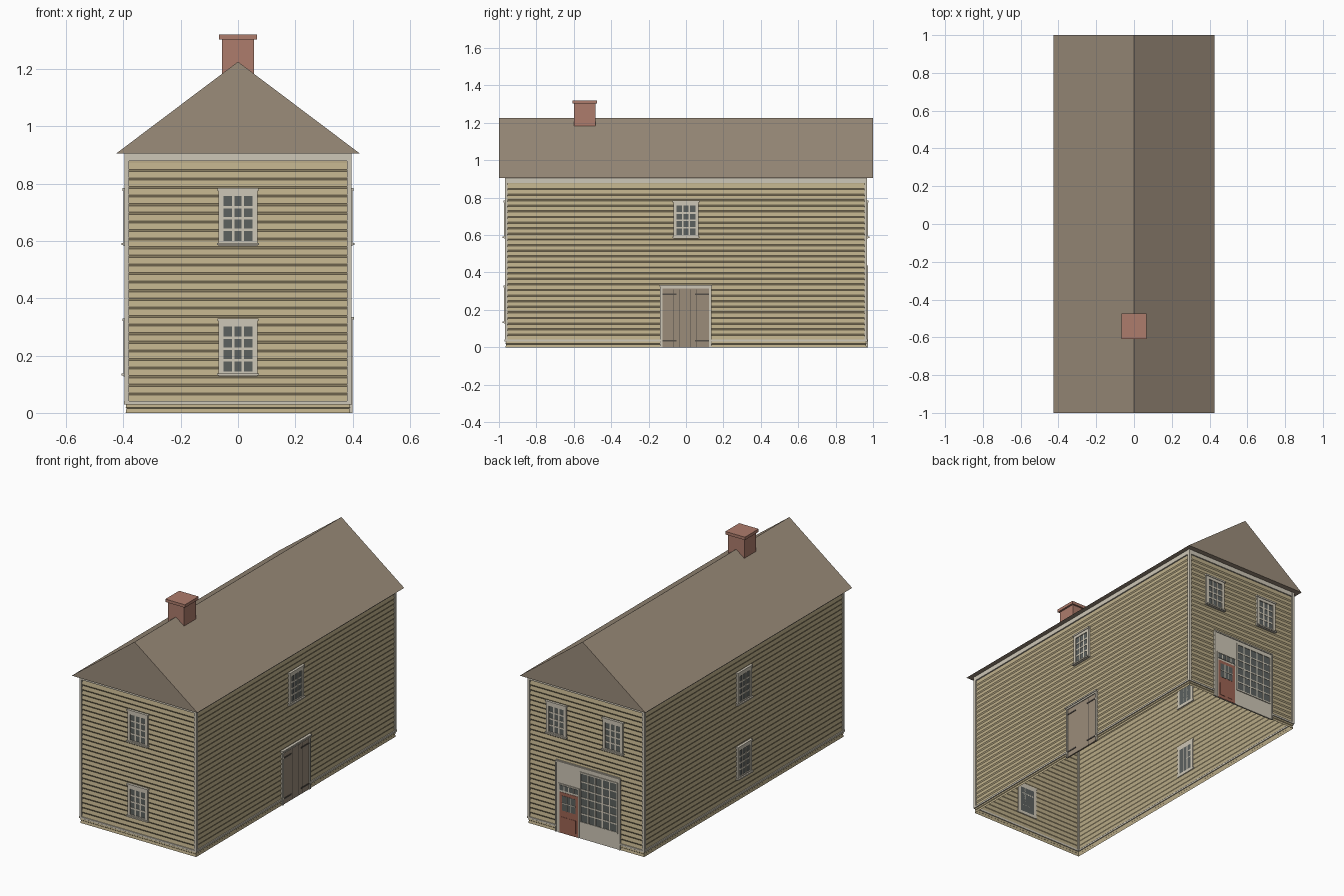
import bpy
import bmesh
from math import radians
from mathutils import Matrix, Vector

cube = bpy.data.objects.get("Cube")
if cube:
    bpy.data.objects.remove(cube, do_unlink=True)


def material(name, rgb):
    lin = [((c / 255 + 0.055) / 1.055) ** 2.4 for c in rgb] + [1]
    m = bpy.data.materials.new(name)
    m.diffuse_color = lin
    m.use_nodes = True
    m.node_tree.nodes["Principled BSDF"].inputs["Base Color"].default_value = lin
    return m


TAN = material("tan siding", (190, 175, 138))
CREAM = material("cream trim", (206, 199, 183))
TAUPE = material("taupe wood", (155, 140, 122))
BRICK = material("brick", (174, 124, 108))
RED = material("red door paint", (158, 100, 84))
GLASS = material("dark glass", (92, 97, 95))
IRON = material("dark iron", (84, 78, 72))

HX, HY, EAVE = 0.385, 0.958, 0.905   # wall half sizes and eave height
WALLS = {"front": (0, HY), "right": (90, HX), "back": (180, HY), "left": (270, HX)}


def finish(name, bm, mats):
    bmesh.ops.recalc_face_normals(bm, faces=bm.faces)
    mesh = bpy.data.meshes.new(name)
    bm.to_mesh(mesh)
    bm.free()
    for m in mats:
        mesh.materials.append(m)
    obj = bpy.data.objects.new(name, mesh)
    bpy.context.collection.objects.link(obj)
    return obj


def part(name, boxes, wall=None):
    """Boxes are (u0, u1, d0, d1, z0, z1, material); d points out of the wall."""
    bm, mats = bmesh.new(), []
    for u0, u1, d0, d1, z0, z1, mat in boxes:
        if mat not in mats:
            mats.append(mat)
        centre = Vector(((u0 + u1) / 2, -(d0 + d1) / 2, (z0 + z1) / 2))
        size = Matrix.Diagonal((u1 - u0, d1 - d0, z1 - z0, 1))
        made = bmesh.ops.create_cube(bm, size=1, matrix=Matrix.Translation(centre) @ size)
        for f in {f for v in made["verts"] for f in v.link_faces}:
            f.material_index = mats.index(mat)
    if wall:
        angle, dist = WALLS[wall]
        turn = Matrix.Rotation(radians(angle), 4, "Z")
        bm.transform(turn @ Matrix.Translation((0, -dist, 0)))
    return finish(name, bm, mats)


def glazing(u0, u1, z0, z1, cols, rows, d, bar):
    """A glass plate crossed by glazing bars."""
    out = [(u0, u1, 0, d, z0, z1, GLASS)]
    for i in range(1, cols):
        u = u0 + (u1 - u0) * i / cols
        out.append((u - bar / 2, u + bar / 2, 0, d + 0.002, z0, z1, CREAM))
    for i in range(1, rows):
        z = z0 + (z1 - z0) * i / rows
        out.append((u0, u1, 0, d + 0.0018, z - bar / 2, z + bar / 2, CREAM))
    return out


def surround(u0, u1, z0, z1, w, d, bottom=True):
    """Casing boards around an opening; w is the board width."""
    out = [(u0 - w, u0, 0, d, z0, z1, CREAM), (u1, u1 + w, 0, d, z0, z1, CREAM),
           (u0 - w, u1 + w, 0, d, z1, z1 + w, CREAM)]
    if bottom:
        out.append((u0 - w, u1 + w, 0, d, z0 - w, z0, CREAM))
    return out


def window(name, wall, u, z):
    a, b = u - 0.05, u + 0.05
    boxes = glazing(a, b, z + 0.015, z + 0.172, 3, 4, 0.009, 0.009)
    boxes += surround(a, b, z + 0.015, z + 0.172, 0.018, 0.014)
    boxes.append((u - 0.073, u + 0.073, 0, 0.022, z, z + 0.008, CREAM))
    boxes.append((u - 0.072, u + 0.072, 0, 0.018, z + 0.19, z + 0.2, CREAM))
    part(name, boxes, wall)


# Clapboard shell, open underneath: rings step out at the foot of each board
bm = bmesh.new()
BOARDS, START, TOP = 28, 0.04, 0.88
pitch = (TOP - START) / BOARDS
levels = [(0, 0.007), (0.016, 0.004), (0.019, 0.007), (START - 0.003, 0.004)]
for i in range(BOARDS):
    z = START + i * pitch
    levels += [(z, 0.006), (z + pitch * 0.75, 0.002)]
levels.append((EAVE, 0.002))
previous = None
for z, d in levels:
    ring = [bm.verts.new((sx * (HX + d), sy * (HY + d), z))
            for sx, sy in ((-1, -1), (1, -1), (1, 1), (-1, 1))]
    if previous:
        for i in range(4):
            j = (i + 1) % 4
            bm.faces.new((previous[i], previous[j], ring[j], ring[i]))
    previous = ring
finish("siding", bm, [TAN])

# Corner boards, frieze and base ledge on every wall
for wall, (angle, dist) in WALLS.items():
    half = HX if wall in ("front", "back") else HY
    trim = [(-half - 0.011, -half + 0.004, -0.004, 0.011, 0.034, EAVE, CREAM),
            (half - 0.004, half + 0.011, -0.004, 0.011, 0.034, EAVE, CREAM),
            (-half, half, 0, 0.01, TOP - 0.002, EAVE, CREAM)]
    gaps = {"right": (-0.14, 0.137), "back": (-0.205, 0.232)}.get(wall, (0, 0))
    for a, b in ((-half - 0.012, gaps[0]), (gaps[1], half + 0.012)):
        trim.append((a, b, 0, 0.012, 0.03, 0.041, CREAM))
    part(wall + "_trim", trim, wall)

# Gable roof as a solid prism
bm = bmesh.new()
tri = [bm.verts.new(p) for p in ((-0.425, -1, EAVE), (0.425, -1, EAVE), (0, -1, 1.225))]
face = bm.faces.new(tri)
made = bmesh.ops.extrude_face_region(bm, geom=[face])
bmesh.ops.translate(bm, vec=(0, 2, 0),
                    verts=[v for v in made["geom"] if isinstance(v, bmesh.types.BMVert)])
if not face.is_valid or len(bm.faces) < 5:
    bm.faces.new(tri)
finish("roof", bm, [TAUPE])

# Chimney with a projecting cap
part("chimney", [(-0.055, 0.055, 0.485, 0.6, 1.1, 1.305, BRICK),
                 (-0.066, 0.066, 0.475, 0.608, 1.302, 1.32, BRICK)])

# Sash windows
UPPER, LOWER = 0.585, 0.13
window("front_upper_window", "front", 0, UPPER)
window("front_lower_window", "front", 0, LOWER)
window("right_upper_window", "right", 0, UPPER)
window("left_upper_window", "left", 0, UPPER)
window("left_lower_window", "left", 0, LOWER)
window("back_window_a", "back", -0.2, UPPER)
window("back_window_b", "back", 0.183, UPPER)

# Plank double door with strap hinges
door = surround(-0.126, 0.124, 0, 0.315, 0.012, 0.014, bottom=False)
door.append((-0.142, 0.14, 0, 0.019, 0.325, 0.334, CREAM))
door.append((-0.126, 0.124, 0, 0.009, 0, 0.315, TAUPE))
for u in (-0.065, -0.034, 0.025, 0.058):
    door.append((u - 0.0015, u + 0.0015, 0, 0.0095, 0, 0.31, IRON))
for z in (0.035, 0.283):
    for a, b in ((-0.126, -0.05), (0.048, 0.124)):
        door.append((a, b, 0, 0.012, z - 0.004, z + 0.004, IRON))
part("plank_door", door, "right")

# Shop front: panel, red door with transom, large display window
shop = [(-0.205, 0.232, 0, 0.009, 0, 0.44, CREAM)]
shop += surround(-0.198, 0.225, 0, 0.428, 0.008, 0.014, bottom=False)
shop += surround(-0.178, -0.052, 0, 0.295, 0.007, 0.013, bottom=False)
shop += glazing(-0.178, -0.052, 0.262, 0.292, 4, 1, 0.011, 0.006)
shop.append((-0.178, -0.052, 0, 0.011, 0, 0.25, RED))
shop += [(a, b, 0, 0.013, 0.02, 0.1, RED) for a, b in ((-0.163, -0.122), (-0.108, -0.067))]
part("shop_front", shop, "back")
part("shop_door_glass", glazing(-0.16, -0.07, 0.14, 0.23, 3, 2, 0.0125, 0.005), "back")
part("display_window", glazing(-0.032, 0.21, 0.105, 0.4, 5, 6, 0.011, 0.008)
     + surround(-0.032, 0.21, 0.105, 0.4, 0.008, 0.014), "back")
